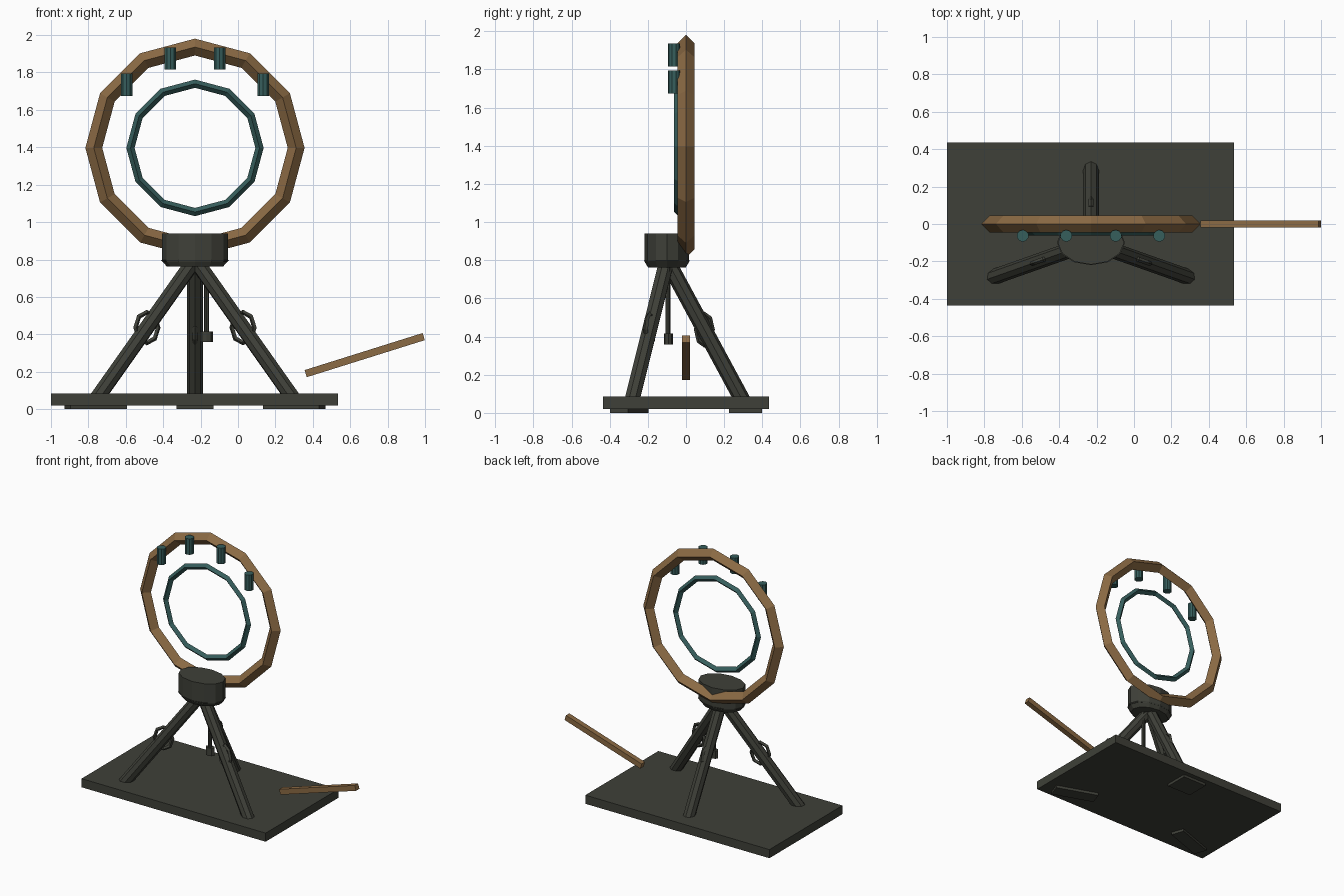
import bpy, bmesh, math
from mathutils import Vector, Matrix

if "Cube" in bpy.data.objects:
    bpy.data.objects.remove(bpy.data.objects["Cube"])

CX, CY = -0.23, -0.10          # axis of the stand
HOOP_Z = 1.397                 # centre height of both hoops


def material(name, rgb):
    m = bpy.data.materials.new(name)
    m.diffuse_color = (*rgb, 1)
    m.use_nodes = True
    m.node_tree.nodes["Principled BSDF"].inputs["Base Color"].default_value = m.diffuse_color
    return m


WOOD = material("warm wood", (0.26, 0.145, 0.058))
IRON = material("dark iron", (0.049, 0.051, 0.040))
TEAL = material("teal metal", (0.037, 0.112, 0.107))


def finish(name, bm, mat):
    bmesh.ops.recalc_face_normals(bm, faces=bm.faces)
    me = bpy.data.meshes.new(name)
    bm.to_mesh(me)
    bm.free()
    me.materials.append(mat)
    ob = bpy.data.objects.new(name, me)
    bpy.context.collection.objects.link(ob)
    return ob


def box(name, loc, size, mat, rot_z=0):
    bm = bmesh.new()
    bmesh.ops.create_cube(bm, size=1, matrix=Matrix.Translation(loc)
                          @ Matrix.Rotation(rot_z, 4, 'Z') @ Matrix.Diagonal((*size, 1)))
    return finish(name, bm, mat)


def cone(name, loc, r1, r2, depth, mat, sides=12, squash=1.0):
    """Upright (tapered) cylinder, optionally flattened in y."""
    bm = bmesh.new()
    bmesh.ops.create_cone(bm, cap_ends=True, segments=sides, radius1=r1, radius2=r2, depth=depth,
                          matrix=Matrix.Translation(loc) @ Matrix.Diagonal((1, squash, 1, 1)))
    return finish(name, bm, mat)


def strut(name, a, b, r, mat, sides=8, twist=0):
    """Straight bar between two points."""
    a, b = Vector(a), Vector(b)
    d = b - a
    bm = bmesh.new()
    rot = d.to_track_quat('Z', 'Y').to_matrix().to_4x4()
    bmesh.ops.create_cone(bm, cap_ends=True, segments=sides, radius1=r, radius2=r, depth=d.length,
                          matrix=Matrix.Translation((a + b) / 2) @ rot @ Matrix.Rotation(twist, 4, 'Z'))
    return finish(name, bm, mat)


def hoop(name, loc, rx, rz, minor, mat, segs=12, rot_z=0):
    """Faceted upright hoop with a diamond cross-section."""
    bm = bmesh.new()
    rot = Matrix.Rotation(rot_z, 4, 'Z')
    rows = []
    for i in range(segs):
        t = 2 * math.pi * i / segs
        row = []
        for j in range(4):
            p = j * math.pi / 2
            v = Vector(((rx + minor * math.cos(p)) * math.cos(t), minor * math.sin(p),
                        (rz + minor * math.cos(p)) * math.sin(t)))
            row.append(bm.verts.new(rot @ v + Vector(loc)))
        rows.append(row)
    for i in range(segs):
        a, b = rows[i], rows[(i + 1) % segs]
        for j in range(4):
            k = (j + 1) % 4
            bm.faces.new((a[j], b[j], b[k], a[k]))
    return finish(name, bm, mat)


# ground platform
box("platform", (CX - 0.0025, 0, 0.0525), (1.535, 0.87, 0.065), IRON)

# three legs, each with a foot pad under the platform and a loop half way up
for name, dx, dy, pad, loop_r in (("front_left", -0.53, -0.187, (0.32, 0.10), 0.064),
                                  ("front_right", 0.53, -0.187, (0.32, 0.10), 0.064),
                                  ("rear", 0.0, 0.405, (0.175, 0.20), 0.042)):
    ang = math.atan2(dy, dx)
    top = Vector((CX, CY, 0.80))
    foot = Vector((CX + dx, CY + dy, 0.05))
    strut(name + "_leg", top, foot, 0.042, IRON)
    box(name + "_foot_pad", (foot.x, foot.y - 0.01 if dy < 0 else foot.y + 0.007, 0.0125),
        (*pad, 0.025), IRON, ang)
    mid = top.lerp(foot, 0.485)
    hoop(name + "_leg_loop", mid, loop_r, 0.082, 0.013, IRON, 8, ang)

# head on top of the legs
cone("head", (CX, CY, 0.865), 0.177, 0.177, 0.15, IRON, 12, 0.66)
cone("head_collar", (CX, CY, 0.78), 0.150, 0.182, 0.035, IRON, 12, 0.66)

# hanging plumb weight
strut("plumb_rod", (-0.168, -0.095, 0.78), (-0.168, -0.095, 0.40), 0.013, IRON)
cone("plumb_weight", (-0.168, -0.092, 0.387), 0.035, 0.035, 0.058, IRON, 8, 0.68)

# large wooden hoop and small inner hoop
hoop("large_hoop", (CX, 0, HOOP_Z), 0.541, 0.539, 0.045, WOOD)
hoop("inner_hoop", (CX, -0.04, HOOP_Z), 0.345, 0.343, 0.022, TEAL)

# four small canisters along the upper rim
for i, (dx, z) in enumerate(((-0.365, 1.735), (-0.132, 1.875), (0.132, 1.875), (0.365, 1.735))):
    cone(f"canister_{i + 1}", (CX + dx, -0.063, z), 0.032, 0.032, 0.12, TEAL, 10)

# loose wooden handle at the side
strut("handle", (0.362, 0, 0.19), (0.993, 0, 0.388), 0.028, WOOD, 4, math.pi / 4)
